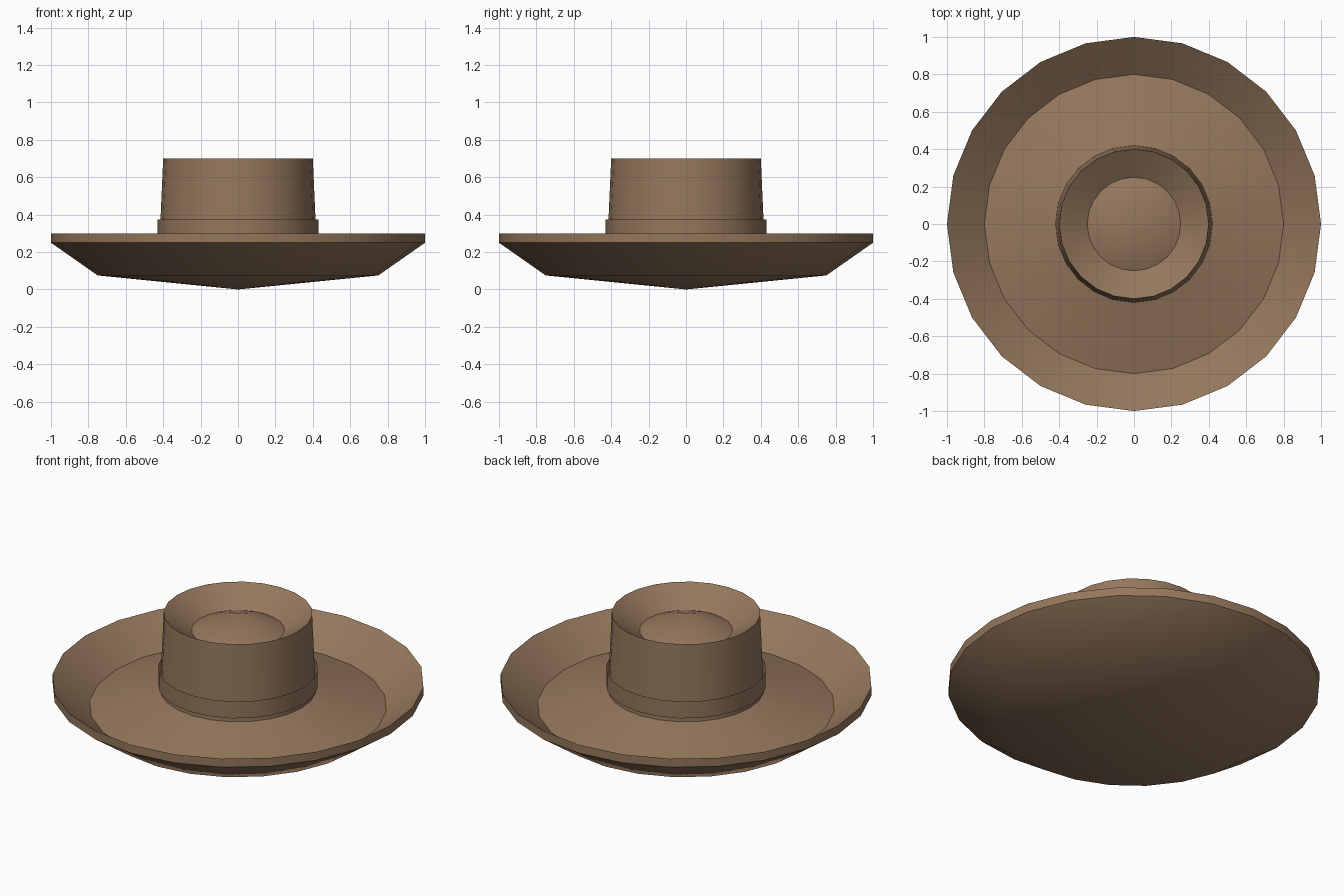
import bpy, bmesh, math

if "Cube" in bpy.data.objects:
    bpy.data.objects.remove(bpy.data.objects["Cube"])

SIDES = 24

brown = bpy.data.materials.new("brown_felt")
brown.diffuse_color = (0.30, 0.185, 0.108, 1.0)
brown.use_nodes = True
brown.node_tree.nodes["Principled BSDF"].inputs["Base Color"].default_value = brown.diffuse_color


def lathe(name, profile):
    """Revolve a (radius, height) profile, listed bottom to top on the outside."""
    bm = bmesh.new()
    rings = []
    for r, z in profile:
        if r == 0:
            rings.append([bm.verts.new((0, 0, z))] * SIDES)
        else:
            rings.append([bm.verts.new((r * math.cos(2 * math.pi * i / SIDES),
                                        r * math.sin(2 * math.pi * i / SIDES), z))
                          for i in range(SIDES)])
    for low, high in zip(rings, rings[1:]):
        for i in range(SIDES):
            j = (i + 1) % SIDES
            corners = [low[i], low[j], high[j], high[i]]
            bm.faces.new(list(dict.fromkeys(corners)))
    mesh = bpy.data.meshes.new(name)
    bm.to_mesh(mesh)
    bm.free()
    mesh.materials.append(brown)
    ob = bpy.data.objects.new(name, mesh)
    bpy.context.collection.objects.link(ob)
    bpy.ops.object.select_all(action='DESELECT')
    ob.select_set(True)
    bpy.context.view_layer.objects.active = ob
    bpy.ops.object.shade_smooth_by_angle(angle=math.radians(30))
    return ob


# Brim: pointed underside, thin upright edge, upturned rim and sloping floor
lathe("brim", [(0, 0), (0.75, 0.075), (1.0, 0.25), (1.0, 0.30),
               (0.80, 0.15), (0.42, 0.25)])

# Crown: tapered wall, sunken top with a raised centre
lathe("crown", [(0.42, 0.25), (0.40, 0.70), (0.25, 0.60), (0, 0.70)])

# Hat band: thin open ring around the crown
lathe("hat_band", [(0.43, 0.275), (0.43, 0.375)])
